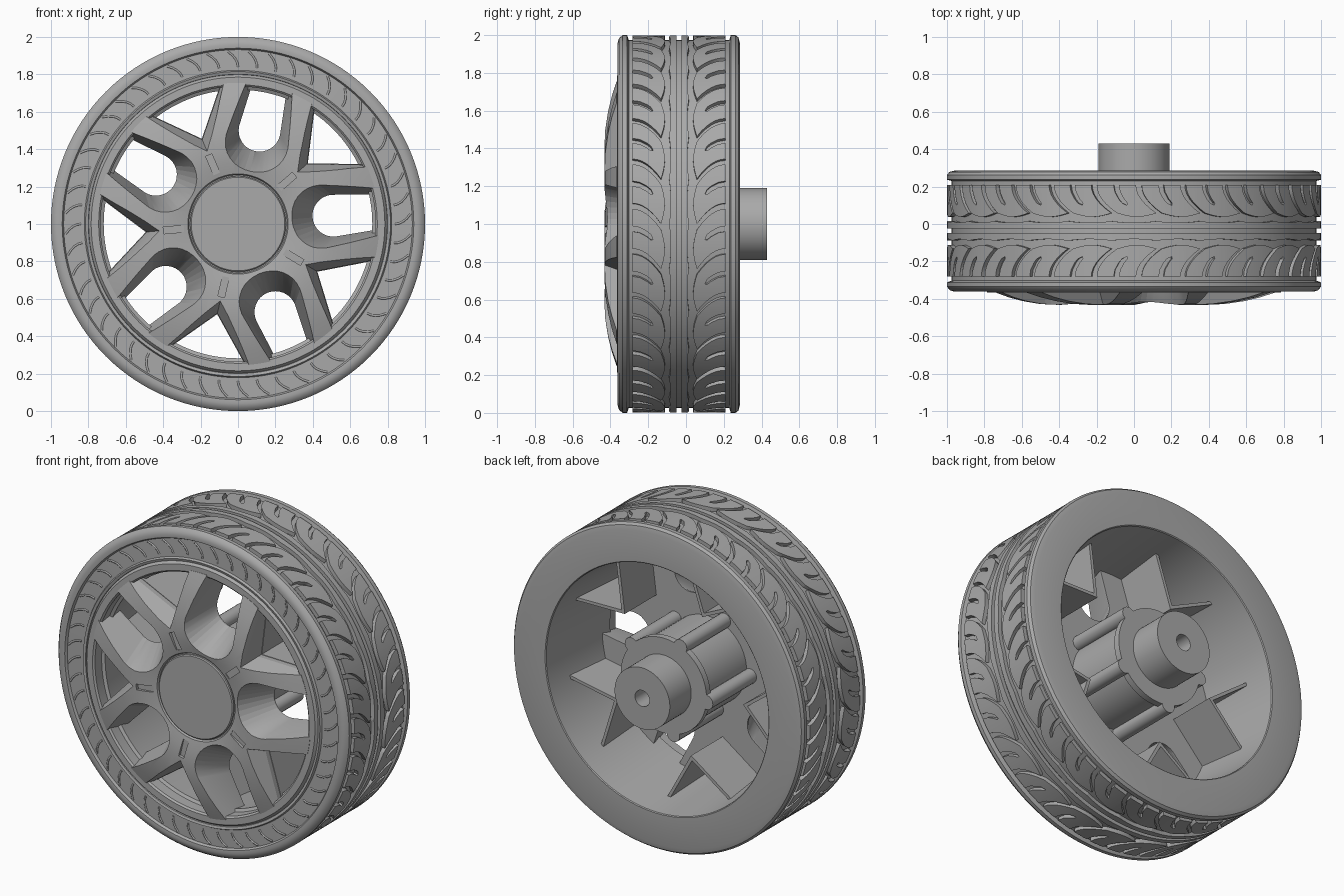
import bpy, bmesh, math
from math import sin, cos, pi, radians

if "Cube" in bpy.data.objects:
    bpy.data.objects.remove(bpy.data.objects["Cube"])

grey = bpy.data.materials.new("plain_grey")
grey.use_nodes = True
grey.diffuse_color = (0.4, 0.4, 0.4, 1)
grey.node_tree.nodes["Principled BSDF"].inputs["Base Color"].default_value = (0.4, 0.4, 0.4, 1)

START = radians(5)      # angle of the first oval window
STEP = 2 * pi / 5
MID = -0.037            # middle of the tread


def wheel(r, a, y):
    """Point at radius r and angle a around the axle."""
    return (r * cos(a), y, 1 + r * sin(a))


def local(u, v, a, y):
    """Point u outward and v sideways from the axle, turned by a."""
    return (u * cos(a) - v * sin(a), y, 1 + u * sin(a) + v * cos(a))


def finish(name, bm, smooth=True):
    bmesh.ops.recalc_face_normals(bm, faces=bm.faces)
    mesh = bpy.data.meshes.new(name)
    bm.to_mesh(mesh)
    bm.free()
    mesh.materials.append(grey)
    obj = bpy.data.objects.new(name, mesh)
    bpy.context.collection.objects.link(obj)
    if smooth:
        shade(obj)
    return obj


def shade(obj):
    bpy.ops.object.select_all(action='DESELECT')
    obj.select_set(True)
    bpy.context.view_layer.objects.active = obj
    bpy.ops.object.shade_smooth_by_angle(angle=radians(35))


def lathe(name, profile, segments=128, origin=None):
    """Spin a closed (radius, y) outline around the axle."""
    bm = bmesh.new()
    rings = [[bm.verts.new(wheel(r, 2 * pi * i / segments, y)) for r, y in profile]
             for i in range(segments)]
    n = len(profile)
    for i in range(segments):
        p, q = rings[i], rings[(i + 1) % segments]
        for j in range(n):
            k = (j + 1) % n
            bm.faces.new((p[j], p[k], q[k], q[j]))
    bmesh.ops.remove_doubles(bm, verts=bm.verts, dist=1e-5)
    return finish(name, bm)


def loft(bm, sections):
    """Closed solid through equal-length rings of points."""
    rings = [[bm.verts.new(p) for p in s] for s in sections]
    n = len(rings[0])
    for p, q in zip(rings, rings[1:]):
        for j in range(n):
            bm.faces.new((p[j], p[(j + 1) % n], q[(j + 1) % n], q[j]))
    bm.faces.new(rings[0])
    bm.faces.new(rings[-1][::-1])


def cut(target, cutter):
    mod = target.modifiers.new("cut", 'BOOLEAN')
    mod.operation, mod.solver, mod.object = 'DIFFERENCE', 'EXACT', cutter
    bpy.context.view_layer.objects.active = target
    bpy.ops.object.modifier_apply(modifier=mod.name)
    bpy.data.objects.remove(cutter)


# Tyre carcass with shoulder beads and a plain back wall
lathe("tyre", [(0.79, -0.30), (0.80, -0.355), (0.815, -0.36), (0.822, -0.347), (0.932, -0.345),
               (0.94, -0.36), (0.96, -0.362), (0.985, -0.354), (1.0, -0.335), (1.0, -0.312),
               (0.975, -0.303), (0.975, 0.23), (1.0, 0.237), (1.0, 0.262), (0.988, 0.278),
               (0.96, 0.285), (0.77, 0.285), (0.77, 0.2)])

# Rim barrel with its front lip
lathe("rim", [(0.735, -0.355), (0.745, -0.365), (0.785, -0.365), (0.80, -0.345), (0.80, 0.2),
              (0.77, 0.285), (0.765, 0.28), (0.718, -0.28), (0.735, -0.29)])


# Tread blocks: flat outlines cut into strips, wrapped on the tyre
def wrap(name, outline, count):
    bm = bmesh.new()
    for side in (-1, 1):
        for i in range(count):
            part = bmesh.new()
            part.faces.new([part.verts.new((s, t, 0)) for s, t in outline])
            for k in range(-4, 20):
                bmesh.ops.bisect_plane(part, geom=part.verts[:] + part.edges[:] + part.faces[:],
                                       plane_co=(k * 0.03 + 0.001, 0, 0), plane_no=(1, 0, 0))
            ext = bmesh.ops.extrude_face_region(part, geom=part.faces[:])
            for v in ext["geom"]:
                if isinstance(v, bmesh.types.BMVert):
                    v.co.z = 1
            for v in part.verts:
                v.co = wheel(0.999 if v.co.z else 0.97, v.co.x + 2 * pi * i / count,
                             MID + side * v.co.y)
            bmesh.ops.recalc_face_normals(part, faces=part.faces)
            mesh = bpy.data.meshes.new("piece")
            part.to_mesh(mesh)
            part.free()
            bm.from_mesh(mesh)
            bpy.data.meshes.remove(mesh)
    return finish(name, bm)


COUNT = 26
PITCH = 2 * pi / COUNT


def slant(u):
    return 0.11 * (1 - (1 - u) ** 2)


def block_outline():
    wide, low, high = PITCH - 0.03, 0.095, 0.245
    def at(s, u):
        return (s + slant(u), low + u * (high - low))
    pts = [at(0, u / 6) for u in range(7)]
    mid, half = wide * 0.5, 0.014
    pts += [at(mid - half, u) for u in (1, 0.75, 0.5, 0.36)]
    pts += [at(mid, 0.28)]
    pts += [at(mid + half, u) for u in (0.36, 0.5, 0.75, 1)]
    pts += [at(wide, u / 6) for u in range(6, -1, -1)]
    pts += [(wide * k / 8, low - 0.02 * sin(pi * k / 8)) for k in range(7, 0, -1)]
    return pts


wrap("tread_blocks", block_outline(), COUNT)
wave = [(PITCH * k / 8, 0.052 - 0.008 * sin(pi * k / 8)) for k in range(8, -1, -1)]
wrap("center_ribs", [(0, 0.012), (PITCH, 0.012)] + wave, COUNT)

# Small curved ridges around the front sidewall
curve = bpy.data.curves.new("sidewall_ridges", 'CURVE')
curve.dimensions = '3D'
curve.bevel_depth, curve.bevel_resolution, curve.use_fill_caps = 0.006, 1, True
for i in range(2 * COUNT):
    spline = curve.splines.new('POLY')
    spline.points.add(4)
    for k, p in enumerate(spline.points):
        u = k / 4
        p.co = (*wheel(0.84 + 0.085 * u, i * PITCH / 2 + 0.06 * u * u, -0.346), 1)
curve.materials.append(grey)
ridges = bpy.data.objects.new("sidewall_ridges", curve)
bpy.context.collection.objects.link(ridges)

# Domed spoke face, opened by tapered windows
face = lathe("spoke_face", [(0, -0.40), (0.262, -0.40), (0.268, -0.412), (0.33, -0.425),
                            (0.41, -0.432), (0.50, -0.428), (0.60, -0.412), (0.68, -0.392),
                            (0.755, -0.367), (0.755, -0.21), (0, -0.21)])


def oval(start, half, a, y):
    pts = [(0.8, -half * 0.8)]
    for k in range(17):
        b = -pi / 2 - pi * k / 16
        pts.append((start + half + half * cos(b), half * sin(b)))
    return [local(u, v, a, y) for u, v in pts + [(0.8, half * 0.8)]]


def wedge(start, slope, a, y):
    w = (0.8 - start) * slope
    return [local(u, v, a, y) for u, v in ((start, 0), (0.8, w), (0.8, -w))]


def block(bm, u0, u1, half, a, y0, y1):
    loft(bm, [[local(u, v, a, y) for u, v in
               ((u0, -half), (u1, -half), (u1, half), (u0, half))] for y in (y0, y1)])


ovals, wedges, slots = bmesh.new(), bmesh.new(), bmesh.new()
for i in range(5):
    a = START + i * STEP
    b = a + STEP / 2
    loft(ovals, [oval(0.27, 0.175, a, -0.45), oval(0.40, 0.112, a, -0.22),
                 oval(0.40, 0.112, a, -0.1)])
    loft(wedges, [wedge(0.41, 0.84, b, -0.45), wedge(0.49, 0.9, b, -0.33),
                  wedge(0.495, 0.9, b, -0.1)])
    block(slots, 0.29, 0.40, 0.018, b, -0.5, -0.412)
for name, bm in (("oval_cutter", ovals), ("wedge_cutter", wedges), ("slot_cutter", slots)):
    cut(face, finish(name, bm, smooth=False))
shade(face)

# Round center cap
lathe("center_cap", [(0, -0.415), (0.25, -0.415), (0.256, -0.41), (0.256, -0.38), (0, -0.38)], 64)

# Hub drum, back plate and bored axle stub
lathe("hub_drum", [(0, -0.25), (0.27, -0.25), (0.27, 0.19), (0, 0.19)], 64)
lathe("hub_plate", [(0, 0.18), (0.295, 0.18), (0.295, 0.22), (0, 0.22)], 64)
lathe("axle_stub", [(0.05, 0.2), (0.19, 0.2), (0.19, 0.43), (0.05, 0.43)], 64)

# Posts along the drum and the V-shaped walls behind the wedge windows
posts, walls = bmesh.new(), bmesh.new()
for i in range(5):
    b = START + (i + 0.5) * STEP
    ring = [(0.295 + 0.045 * cos(k * pi / 8), 0.045 * sin(k * pi / 8)) for k in range(16)]
    loft(posts, [[local(u, v, b, y) for u, v in ring] for y in (-0.25, 0.22)])
    for s in (-1, 1):
        strip = ((0.495, 0), (0.74, 0.22 * s), (0.74, 0.245 * s), (0.465, 0))
        loft(walls, [[local(u, v, b, y) for u, v in strip] for y in (-0.3, 0.1)])
finish("drum_posts", posts)
finish("spoke_walls", walls, smooth=False)
